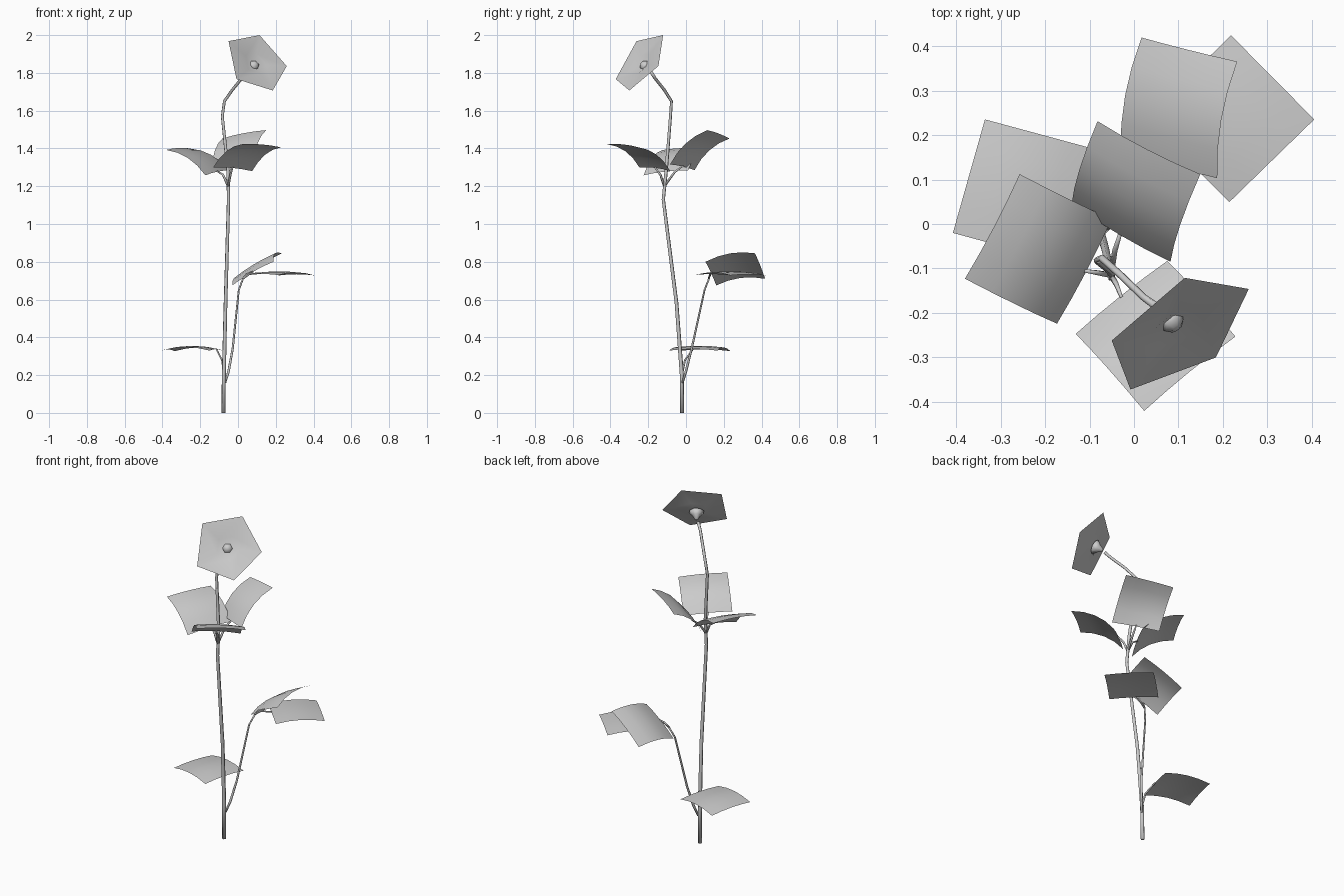
import bpy, bmesh
from mathutils import Vector

if "Cube" in bpy.data.objects:
    bpy.data.objects.remove(bpy.data.objects["Cube"])


def make_object(name, bm):
    me = bpy.data.meshes.new(name)
    bm.normal_update()
    bm.to_mesh(me)
    bm.free()
    for p in me.polygons:
        p.use_smooth = True
    ob = bpy.data.objects.new(name, me)
    bpy.context.collection.objects.link(ob)
    return ob


def tube(name, pts, sides=6):
    """Tapered tube through (x, y, z, radius) points."""
    bm = bmesh.new()
    P = [Vector(p[:3]) for p in pts]
    rings = []
    for i, p in enumerate(P):
        d = (P[min(i + 1, len(P) - 1)] - P[max(i - 1, 0)]).normalized()
        if i == 0 and p.z == 0:
            d = Vector((0, 0, 1))          # keeps the foot flat on the ground
        u = d.cross(Vector((0.3, 1, 0.1))).normalized()
        v = d.cross(u)
        ring = []
        for k in range(sides):
            a = 6.283185 * k / sides
            off = u * math_cos(a) + v * math_sin(a)
            ring.append(bm.verts.new(p + off * pts[i][3]))
        rings.append(ring)
    for r0, r1 in zip(rings, rings[1:]):
        for k in range(sides):
            j = (k + 1) % sides
            bm.faces.new((r0[k], r0[j], r1[j], r1[k]))
    bm.faces.new(rings[0][::-1])
    bm.faces.new(rings[-1])
    return make_object(name, bm)


from math import cos as math_cos, sin as math_sin


def leaf(name, in_a, in_b, out_b, out_a, arch=0.028, cross=0.008, n=4):
    """Square sheet from inner edge to outer edge, arched along its length."""
    a, b, c, d = map(Vector, (in_a, in_b, out_b, out_a))
    up = (c - a).cross(d - b).normalized()
    if up.z < 0:
        up = -up
    bm = bmesh.new()
    g = []
    for i in range(n + 1):
        t = i / n
        row = []
        for j in range(n + 1):
            s = j / n
            p = a.lerp(d, t).lerp(b.lerp(c, t), s)
            p += up * (arch * 4 * t * (1 - t) + cross * 4 * s * (1 - s))
            row.append(bm.verts.new(p))
        g.append(row)
    for i in range(n):
        for j in range(n):
            f = bm.faces.new((g[i][j], g[i][j + 1], g[i + 1][j + 1], g[i + 1][j]))
            f.normal_update()
            if f.normal.dot(up) < 0:
                f.normal_flip()
    return make_object(name, bm)


# Main stem
tube("stem", [(-.077, -.02, 0, .011), (-.075, -.022, .2, .011),
              (-.066, -.05, .58, .010), (-.05, -.12, 1.13, .009),
              (-.053, -.105, 1.28, .009), (-.083, -.082, 1.57, .008),
              (-.072, -.077, 1.65, .008), (-.03, -.115, 1.71, .008),
              (.022, -.165, 1.773, .008), (.05, -.185, 1.805, .009)])

# Side branch with its two leaf stalks
tube("side_branch", [(-.068, -.018, .16, .006), (-.05, 0, .22, .007),
                     (-.028, .03, .34, .006), (.004, .098, .65, .005),
                     (.028, .123, .715, .005)])
tube("branch_stalk_upper", [(.025, .12, .71, .005), (.045, .13, .735, .005), (.08, .135, .748, .004)])
tube("branch_stalk_outer", [(.025, .12, .71, .005), (.06, .128, .735, .005), (.12, .145, .74, .004)])

# Lower leaf stalk and upper whorl stalks
tube("lower_stalk", [(-.072, -.022, .2, .006), (-.085, -.005, .28, .005), (-.115, .038, .338, .004)])
for name, mid, tip in (("front", (-.04, -.135, 1.26), (-.028, -.165, 1.30)),
                       ("back", (-.043, -.06, 1.275), (-.029, -.015, 1.308)),
                       ("left", (-.08, -.11, 1.262), (-.112, -.105, 1.28))):
    tube("whorl_stalk_" + name, [(-.052, -.115, 1.2, .007), mid + (.006,), tip + (.004,)])

# Leaves
leaf("lower_leaf", (-.08, .166, .33), (-.151, -.09, .33), (-.407, -.02, .33), (-.335, .235, .327), .018)
leaf("branch_leaf_upper", (-.03, .16, .675), (.187, .103, .80), (.232, .365, .845), (.017, .419, .71), .026)
leaf("branch_leaf_outer", (.028, .237, .728), (.214, .049, .73), (.405, .235, .728), (.218, .424, .728), .015, .006)
leaf("whorl_leaf_front", (-.131, -.247, 1.30), (.075, -.083, 1.28), (.228, -.253, 1.406), (.023, -.42, 1.423))
leaf("whorl_leaf_back", (-.14, .045, 1.285), (.082, -.085, 1.315), (.149, .112, 1.497), (-.082, .231, 1.453))
leaf("whorl_leaf_left", (-.05, .011, 1.283), (-.173, -.224, 1.258), (-.38, -.123, 1.392), (-.257, .112, 1.40))

# Five-sided blossom, shallow funnel
rim = [Vector(p) for p in ((-.05, -.262, 1.968), (.114, -.121, 2.0), (.258, -.146, 1.836),
                           (.184, -.30, 1.707), (-.008, -.372, 1.767))]
centre = sum(rim, Vector()) / 5
n = Vector((.487, -.692, .533)).normalized()
bm = bmesh.new()
outer = [bm.verts.new(p) for p in rim]
inner = [bm.verts.new(centre.lerp(p, .35) - n * .012) for p in rim]
hub = bm.verts.new(centre - n * .035)
for k in range(5):
    j = (k + 1) % 5
    bm.faces.new((outer[j], outer[k], inner[k], inner[j]))
    bm.faces.new((inner[j], inner[k], hub))
make_object("blossom", bm)

# Cup behind the blossom and the small bump in its middle
cup = [(-.075, .009), (-.05, .022), (-.028, .042)]
tube("blossom_cup", [tuple(centre + n * h) + (r,) for h, r in cup], 8)
bump = [(-.035, .032), (-.018, .024), (-.008, .010)]
tube("blossom_middle", [tuple(centre + n * h) + (r,) for h, r in bump], 6)
